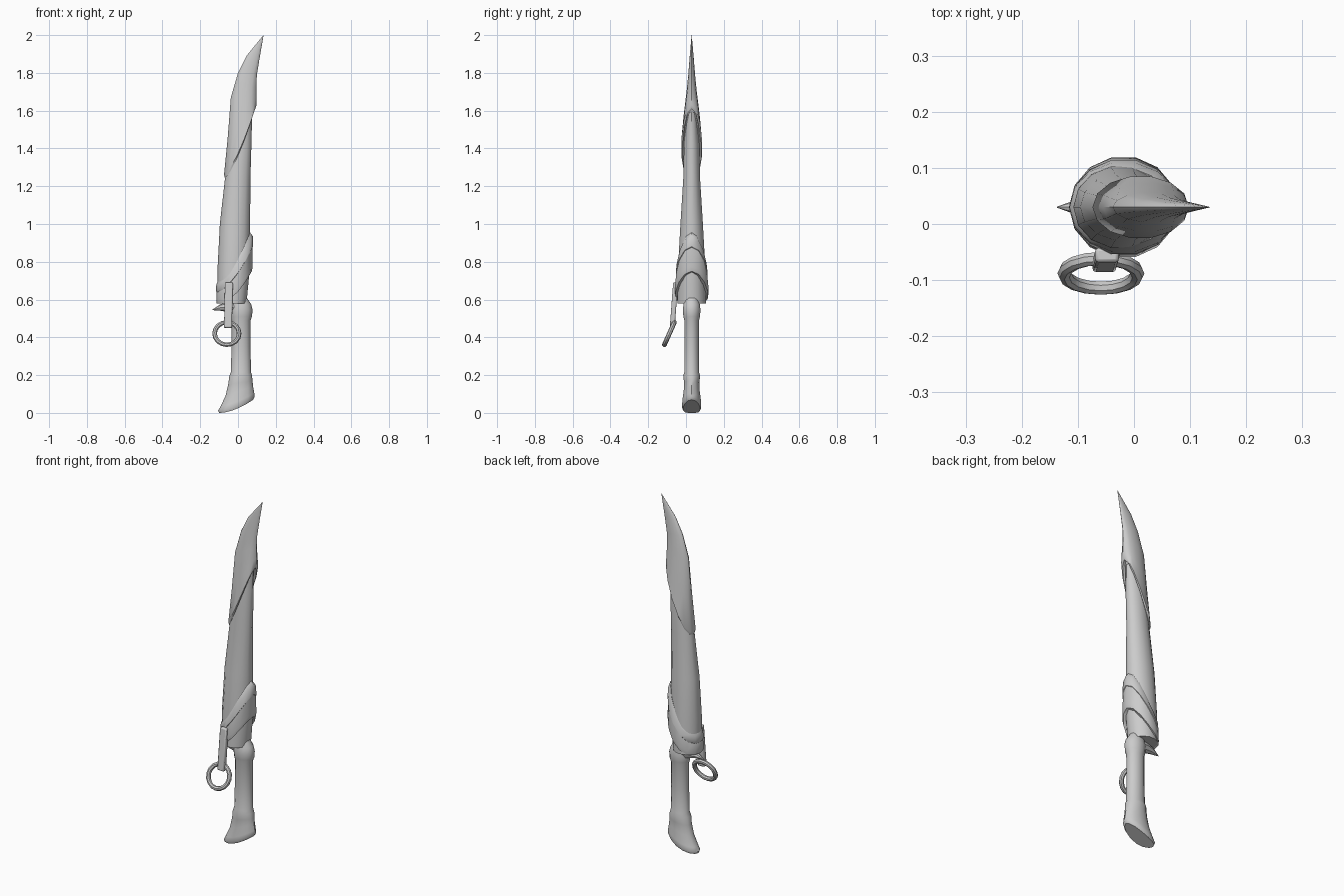
import bpy, bmesh, math
from mathutils import Vector

if "Cube" in bpy.data.objects:
    bpy.data.objects.remove(bpy.data.objects["Cube"])

CY = 0.03  # the blade's centre plane
SIDES = 14


def finish(name, mesh_or_obj, angle=40):
    ob = mesh_or_obj
    if isinstance(ob, bpy.types.Mesh):
        ob = bpy.data.objects.new(name, ob)
        bpy.context.collection.objects.link(ob)
    ob.name = name
    bpy.ops.object.select_all(action='DESELECT')
    ob.select_set(True)
    bpy.context.view_layer.objects.active = ob
    bpy.ops.object.shade_smooth_by_angle(angle=math.radians(angle))
    return ob


def loft(name, sections, angle=40):
    """Slanted oval rings: (z left, z right, x left, x right, half depth, slant curve)."""
    bm = bmesh.new()
    rings = []
    for zl, zr, xl, xr, ry, p in sections:
        ring = []
        for i in range(SIDES):
            t = 2 * math.pi * i / SIDES
            u = (1 + math.cos(t)) / 2
            ring.append(bm.verts.new((xl + (xr - xl) * u, CY + ry * math.sin(t),
                                      zl + (zr - zl) * u ** p)))
        rings.append(ring)
    for a, b in zip(rings, rings[1:]):
        for i in range(SIDES):
            j = (i + 1) % SIDES
            bm.faces.new((a[i], a[j], b[j], b[i]))
    bm.faces.new(rings[0][::-1])
    bm.faces.new(rings[-1])
    bmesh.ops.recalc_face_normals(bm, faces=bm.faces)
    me = bpy.data.meshes.new(name)
    bm.to_mesh(me)
    bm.free()
    return finish(name, me, angle)


# Scabbard body
loft("scabbard_body", [
    (.58, .58, -.108, .045, .078, 1), (.77, .77, -.108, .063, .074, 1),
    (1.0, 1.0, -.096, .064, .061, 1), (1.25, 1.25, -.068, .066, .045, 1),
    (1.42, 1.42, -.052, .071, .042, 1), (1.58, 1.59, -.035, .075, .028, 1)])

# Pointed tip cap with slanted lower edge
loft("tip_cap", [
    (1.265, 1.62, -.058, .075, .042, 1.4), (1.245, 1.61, -.07, .09, .05, 1.4),
    (1.26, 1.63, -.074, .098, .056, 1.4), (1.45, 1.67, -.055, .098, .044, 1.2),
    (1.67, 1.73, -.038, .097, .027, 1), (1.80, 1.79, .0, .1, .018, 1),
    (1.89, 1.87, .045, .113, .011, 1), (2.0, 2.0, .1345, .1355, .0005, 1)])

# Collar at the scabbard mouth, with a raised rim on its upper edge
loft("mouth_collar", [
    (.58, .745, -.104, .060, .078, 2), (.578, .75, -.113, .073, .087, 2),
    (.60, .775, -.115, .078, .091, 1.9), (.65, .89, -.113, .076, .082, 1.7)])
loft("collar_rim", [
    (.635, .87, -.111, .07, .078, 1.7), (.645, .88, -.116, .079, .086, 1.7),
    (.68, .935, -.115, .079, .081, 1.7), (.70, .955, -.106, .064, .071, 1.7)])

# Grip with flared, slanted pommel and rounded bolster
loft("grip", [
    (.0, .07, -.100, .08, .046, 1.8), (.012, .085, -.105, .088, .052, 1.7),
    (.035, .105, -.092, .086, .05, 1.5), (.09, .14, -.066, .08, .043, 1),
    (.15, .17, -.052, .077, .041, 1), (.195, .20, -.046, .074, .046, 1),
    (.215, .215, -.038, .069, .040, 1), (.35, .35, -.034, .066, .039, 1),
    (.49, .49, -.033, .067, .040, 1), (.51, .51, -.038, .074, .045, 1),
    (.545, .545, -.041, .077, .048, 1), (.575, .575, -.034, .07, .044, 1),
    (.62, .62, -.03, .04, .034, 1)])

# Guard spike, a tapered curve pointing left
cu = bpy.data.curves.new("guard_spike", 'CURVE')
cu.dimensions = '3D'
cu.bevel_depth = 1
cu.bevel_resolution = 2
cu.use_fill_caps = True
path = [(.01, .55, .038), (-.04, .56, .030), (-.09, .558, .018), (-.137, .545, .001)]
sp = cu.splines.new('POLY')
sp.points.add(len(path) - 1)
for pt, (x, z, r) in zip(sp.points, path):
    pt.co = (x, CY, z, 1)
    pt.radius = r
tmp = bpy.data.objects.new("guard_spike", cu)
bpy.context.collection.objects.link(tmp)
bpy.context.view_layer.objects.active = tmp
tmp.select_set(True)
bpy.ops.object.convert(target='MESH')
finish("guard_spike", bpy.context.object)

# Strap hanging from the collar
top, low = Vector((-.048, -.055, .69)), Vector((-.053, -.073, .45))
bpy.ops.mesh.primitive_cube_add(size=1, location=(top + low) / 2)
strap = bpy.context.object
strap.scale = (.042, .026, (top - low).length)
strap.rotation_euler = (top - low).to_track_quat('Z', 'Y').to_euler()
# keep the strap's wide face to the front
strap.rotation_euler = (-math.atan2(top.y - low.y, top.z - low.z), math.atan2(top.x - low.x, top.z - low.z), 0)
bpy.ops.object.transform_apply(location=False, rotation=False, scale=True)
bev = strap.modifiers.new("bevel", 'BEVEL')
bev.width = .006
bev.segments = 2
finish("strap", strap)

# Tilted ring at the strap's end
bpy.ops.mesh.primitive_torus_add(major_radius=.065, minor_radius=.0125, major_segments=16,
                                 minor_segments=8, location=(-.059, -.088, .42),
                                 rotation=(math.radians(66), 0, 0))
finish("ring", bpy.context.object)
